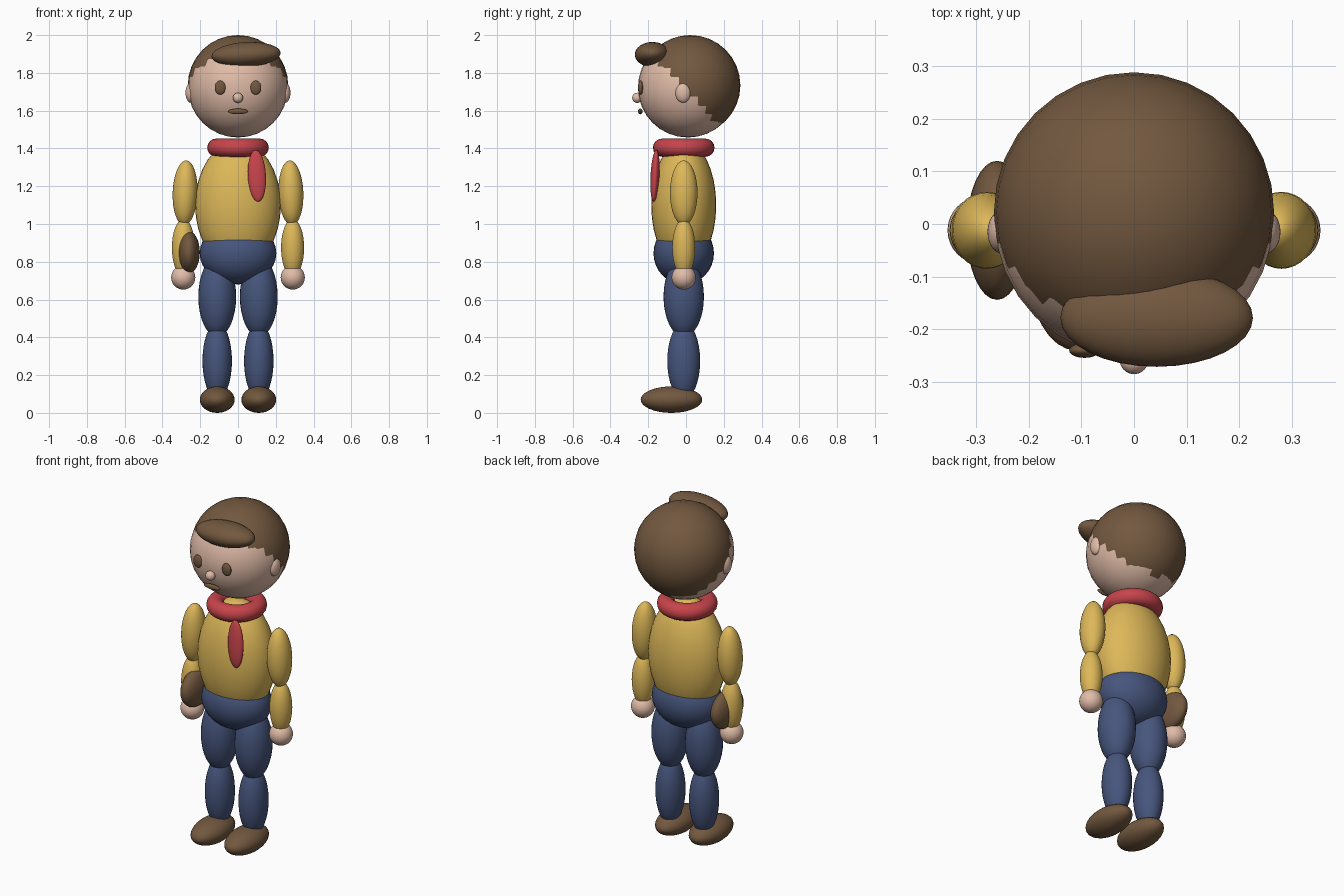
import bpy
import math

cube = bpy.data.objects.get("Cube")
if cube:
    bpy.data.objects.remove(cube, do_unlink=True)


def material(name, r, g, b):
    mat = bpy.data.materials.new(name)
    mat.use_nodes = True
    mat.diffuse_color = (r, g, b, 1)
    mat.node_tree.nodes["Principled BSDF"].inputs["Base Color"].default_value = (r, g, b, 1)
    return mat


skin = material("skin", 0.75, 0.50, 0.39)
brown = material("brown", 0.17, 0.098, 0.05)
yellow = material("yellow", 0.73, 0.48, 0.10)
blue = material("blue", 0.062, 0.092, 0.205)
red = material("red", 0.57, 0.058, 0.07)

MID_Y = -0.012  # depth of the body's centre line


def finish(name, mat):
    obj = bpy.context.object
    obj.name = name
    obj.data.name = name
    obj.data.materials.append(mat)
    bpy.ops.object.shade_smooth()
    return obj


def ellipsoid(name, mat, centre, radii, tilt=(0, 0, 0)):
    bpy.ops.mesh.primitive_uv_sphere_add(
        segments=32, ring_count=16, radius=1, location=centre,
        rotation=[math.radians(a) for a in tilt])
    bpy.context.object.scale = radii
    return finish(name, mat)


def ball(name, mat, centre, radius):
    return ellipsoid(name, mat, centre, (radius, radius, radius))


# Head: the hair is a slightly larger ball set up and back
ball("head", skin, (0, 0.010, 1.7225), 0.2645)
ball("hair", brown, (0, 0.022, 1.734), 0.266)
ellipsoid("forelock", brown, (0.043, -0.178, 1.897), (0.183, 0.093, 0.066), (0, -3, 0))
ball("nose", skin, (0, -0.258, 1.668), 0.027)
ellipsoid("mouth", brown, (0, -0.242, 1.596), (0.052, 0.012, 0.015))

# Trunk
ellipsoid("shirt", yellow, (0, MID_Y, 1.10), (0.227, 0.172, 0.34))
ellipsoid("hips", blue, (0, MID_Y, 0.845), (0.203, 0.16, 0.165))

# Neckerchief: rolled ring with a hanging end
bpy.ops.mesh.primitive_torus_add(
    location=(0, MID_Y, 1.404), major_radius=0.115, minor_radius=0.048,
    major_segments=32, minor_segments=16)
finish("neckerchief_ring", red)
ellipsoid("neckerchief_end", red, (0.1, -0.164, 1.255), (0.048, 0.024, 0.137), (-3, -3, 0))

# Paired parts
for side, s in (("left", 1), ("right", -1)):
    ellipsoid(side + "_eye", brown, (s * 0.094, -0.240, 1.722), (0.029, 0.014, 0.037))
    ellipsoid(side + "_ear", skin, (s * 0.25, MID_Y - 0.003, 1.695), (0.028, 0.041, 0.053))
    ellipsoid(side + "_upper_arm", yellow, (s * 0.28, MID_Y, 1.165),
              (0.066, 0.073, 0.172), (0, -2 * s, 0))
    ellipsoid(side + "_forearm", yellow, (s * 0.289, MID_Y, 0.875), (0.061, 0.061, 0.152))
    ball(side + "_hand", skin, (s * 0.29, MID_Y, 0.717), 0.064)
    ellipsoid(side + "_thigh", blue, (s * 0.11, MID_Y, 0.615), (0.1, 0.107, 0.212))
    ellipsoid(side + "_shin", blue, (s * 0.11, MID_Y, 0.275), (0.078, 0.087, 0.203))
    ellipsoid(side + "_shoe", brown, (s * 0.11, -0.077, 0.07), (0.092, 0.163, 0.07))

# Pouch at the right hip
ellipsoid("hip_pouch", brown, (-0.26, MID_Y, 0.85), (0.058, 0.132, 0.111))
